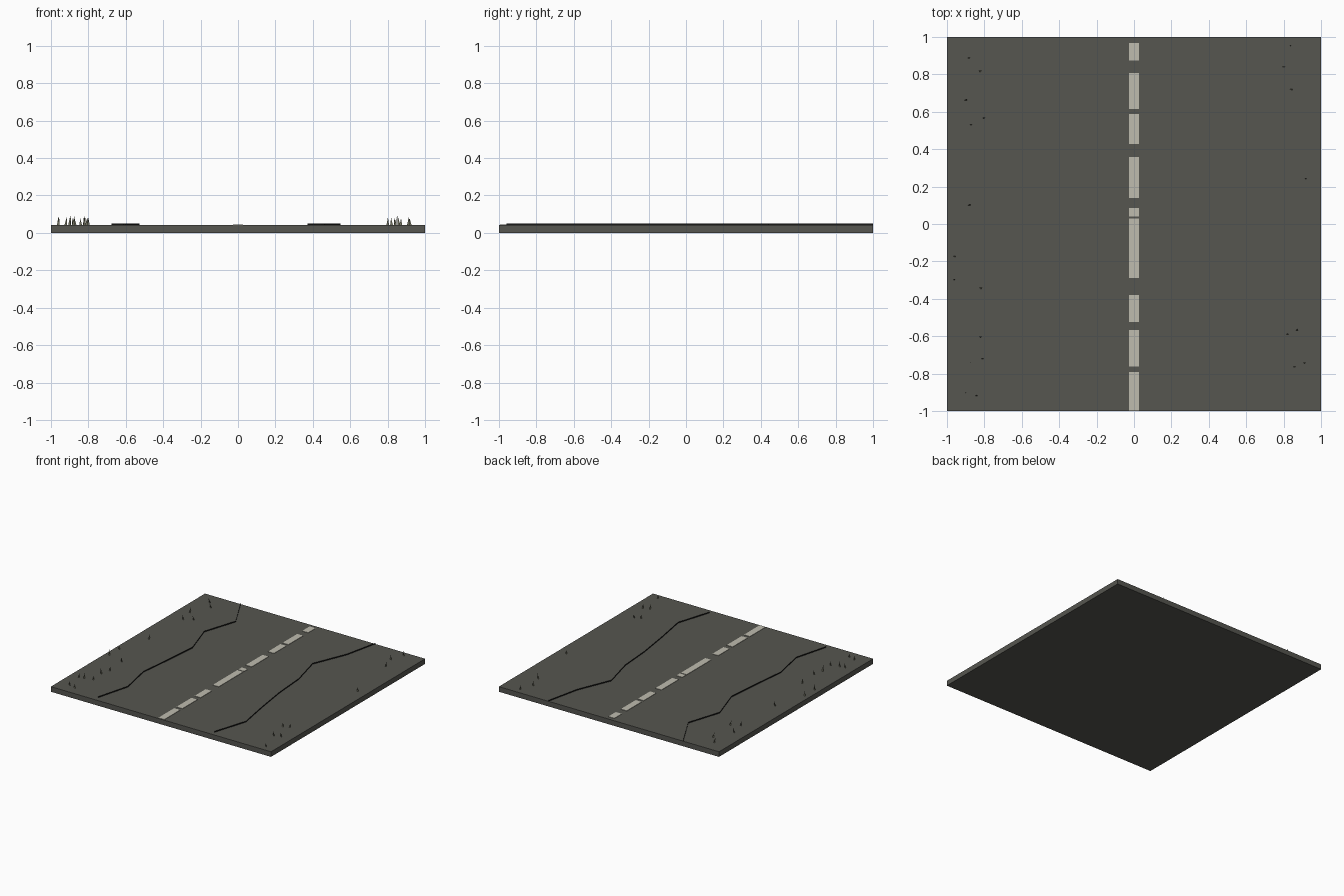
import bpy
import bmesh
import random
from mathutils import Vector

random.seed(4)
if "Cube" in bpy.data.objects:
    bpy.data.objects.remove(bpy.data.objects["Cube"], do_unlink=True)

TOP = 0.042          # height of the road surface


def make_material(name, colour):
    mat = bpy.data.materials.new(name)
    mat.use_nodes = True
    rgba = (*colour, 1.0)
    mat.diffuse_color = rgba
    mat.node_tree.nodes["Principled BSDF"].inputs["Base Color"].default_value = rgba
    return mat


def make_object(name, bm, mat):
    mesh = bpy.data.meshes.new(name)
    bm.to_mesh(mesh)
    bm.free()
    mesh.materials.append(mat)
    obj = bpy.data.objects.new(name, mesh)
    bpy.context.scene.collection.objects.link(obj)
    return obj


def add_box(bm, low, high):
    low, high = Vector(low), Vector(high)
    verts = bmesh.ops.create_cube(bm, size=1)["verts"]
    bmesh.ops.scale(bm, vec=high - low, verts=verts)
    bmesh.ops.translate(bm, vec=(low + high) / 2, verts=verts)


asphalt = make_material("asphalt grey", (0.092, 0.092, 0.08))
paint = make_material("faded line paint", (0.52, 0.505, 0.43))
dark = make_material("crack black", (0.01, 0.01, 0.009))
grass = make_material("dry grass", (0.16, 0.16, 0.11))

# Road slab
bm = bmesh.new()
add_box(bm, (-1, -1, 0), (1, 1, TOP))
make_object("road_slab", bm, asphalt)

# Worn centre line, one thin plate per dash
dashes = [(-0.995, -0.79), (-0.76, -0.567), (-0.524, -0.38), (-0.289, 0.03),
          (0.04, 0.086), (0.139, 0.358), (0.428, 0.588), (0.615, 0.807), (0.872, 0.968)]
bm = bmesh.new()
for start, end in dashes:
    add_box(bm, (-0.027, start, TOP), (0.027, end, TOP + 0.003))
make_object("centre_line", bm, paint)


# Cracks: upright ribbons zigzagging along the road
def crack(name, offsets):
    bm = bmesh.new()
    step = 1.96 / (len(offsets) - 1)
    previous = None
    for i, x in enumerate(offsets):
        y = -0.96 + i * step
        pair = [bm.verts.new((x, y, z)) for z in (TOP - 0.002, TOP + 0.009)]
        if previous:
            bm.faces.new((previous[0], pair[0], pair[1], previous[1]))
        previous = pair
    make_object(name, bm, dark)


crack("right_side_crack", [-0.6, -0.525, -0.58, -0.55, -0.525, -0.615, -0.525, -0.675])
crack("left_side_crack", [0.46, 0.548, 0.5, 0.46, 0.44, 0.37, 0.486, 0.548])

# Grass blades: single leaning triangles along both verges
tufts = [(-.88, .89), (-.82, .82), (-.9, .66), (-.87, .53), (-.8, .57),
         (-.88, .1), (-.96, -.17), (-.96, -.3), (-.82, -.34), (-.8, -.52),
         (-.82, -.6), (-.81, -.72), (-.88, -.74), (-.92, -.75), (-.9, -.9),
         (-.84, -.92), (.84, .95), (.8, .84), (.84, .72), (.92, .24),
         (.82, -.59), (.87, -.57), (.86, -.76), (.91, -.74), (.92, -.95)]
bm = bmesh.new()
for x, y in tufts:
    lean_x = random.uniform(-0.008, 0.008)
    lean_y = random.uniform(-0.012, 0.012)
    height = random.uniform(0.035, 0.052)
    bm.faces.new([bm.verts.new(p) for p in (
        (x - 0.007, y, TOP), (x + 0.007, y, TOP),
        (x + lean_x, y + lean_y, TOP + height))])
make_object("grass_blades", bm, grass)
